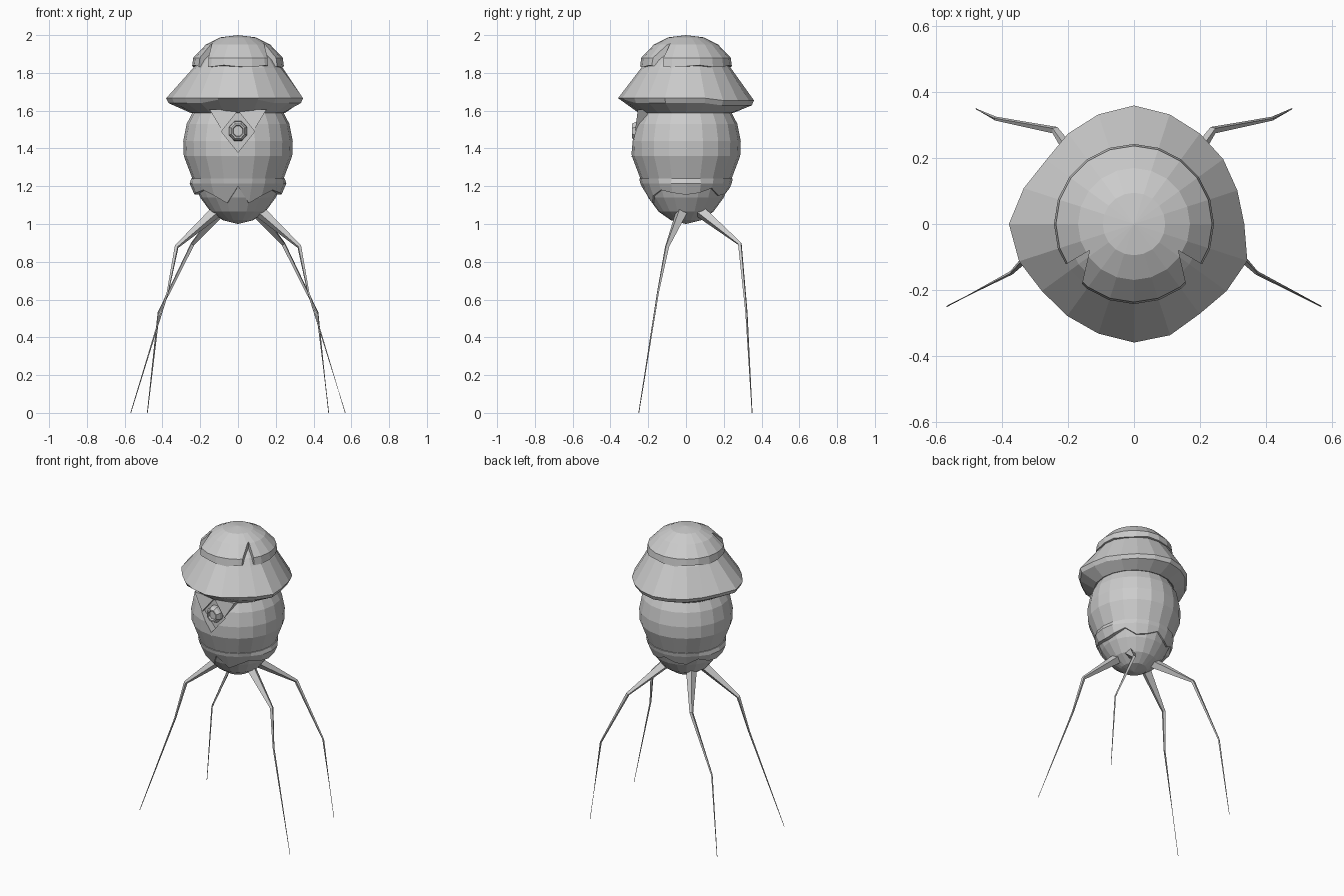
import bpy, bmesh, math
from mathutils import Vector

if "Cube" in bpy.data.objects:
    bpy.data.objects.remove(bpy.data.objects["Cube"])

SEG = 20


def make(name, verts, faces):
    me = bpy.data.meshes.new(name)
    me.from_pydata([tuple(v) for v in verts], [], faces)
    bm = bmesh.new()
    bm.from_mesh(me)
    bmesh.ops.remove_doubles(bm, verts=bm.verts, dist=1e-5)
    bmesh.ops.recalc_face_normals(bm, faces=bm.faces)
    bm.to_mesh(me)
    bm.free()
    ob = bpy.data.objects.new(name, me)
    bpy.context.collection.objects.link(ob)
    return ob


def revolve(name, rings, closed=False):
    """rings: (r, z) pairs, where either may be a list with one value per segment"""
    pick = lambda v, i: v[i] if isinstance(v, list) else v
    verts, faces = [], []
    for r, z in rings:
        for i in range(SEG):
            a = 2 * math.pi * i / SEG
            verts.append((pick(r, i) * math.cos(a), pick(r, i) * math.sin(a), pick(z, i)))
    n = len(rings)
    for k in range(n if closed else n - 1):
        a, b = k * SEG, (k + 1) % n * SEG
        for i in range(SEG):
            j = (i + 1) % SEG
            faces.append((a + i, a + j, b + j, b + i))
    return make(name, verts, faces)


def loft(name, sections):
    n = len(sections[0])
    verts = [v for s in sections for v in s]
    faces = [tuple(range(n)), tuple(range(len(verts) - n, len(verts)))]
    for k in range(len(sections) - 1):
        for i in range(n):
            j = (i + 1) % n
            faces.append((k * n + i, k * n + j, k * n + n + j, k * n + n + i))
    return make(name, verts, faces)


def cut(ob, cutter):
    m = ob.modifiers.new("cut", "BOOLEAN")
    m.operation = "DIFFERENCE"
    m.solver = "EXACT"
    m.object = cutter
    with bpy.context.temp_override(object=ob, active_object=ob):
        bpy.ops.object.modifier_apply(modifier=m.name)


# egg-shaped body
EGG = [(0, 1.0), (.08, 1.02), (.145, 1.065), (.2, 1.14), (.232, 1.215), (.287, 1.36),
       (.29, 1.44), (.272, 1.53), (.238, 1.595), (.15, 1.68), (0, 1.72)]


def egg_r(z):
    for (r0, z0), (r1, z1) in zip(EGG, EGG[1:]):
        if z0 <= z <= z1:
            return r0 + (r1 - r0) * (z - z0) / (z1 - z0)
    return 0


body = revolve("body", EGG)

# triangular face plate, with a diamond socket cut through it into the body
plate = loft("face_plate", [[(-.15, y - .0, 1.605), (.15, y, 1.605), (0, y + b, 1.355)]
                            for y, b in ((-.255, -.033), (-.2, -.033))])
diamond = [(0, 1.6), (.088, 1.49), (0, 1.38), (-.088, 1.49)]
socket = loft("socket_cutter", [[(x, y, z) for x, z in diamond] for y in (-.4, -.235)])
cut(body, socket)
cut(plate, socket)
bpy.data.objects.remove(socket)


# eye: stepped octagonal lens
def octagon(r, y):
    return [(r * math.cos(math.radians(22.5 + 45 * i)), y,
             1.492 + 1.1 * r * math.sin(math.radians(22.5 + 45 * i))) for i in range(8)]


loft("eye", [octagon(r, y) for r, y in
             ((.052, -.22), (.05, -.262), (.038, -.285), (.03, -.285), (.026, -.27))])

# jaw shell with zigzag lower edge, bulging at the sides
low = {0: 1.2, 1: 1.11, 2: 1.15, 3: 1.18, 4: 1.165, 5: 1.155, 6: 1.165, 7: 1.19, 8: 1.15, 9: 1.16, 10: 1.19}
edge, mid, top = [], [], []
for i in range(SEG):
    k = abs((i - 15 + 10) % SEG - 10)          # steps away from the front
    edge.append(low[k])
    bulge = .024 if 4 <= k <= 6 else .01
    mid.append(bulge)
revolve("jaw_shell", [
    ([egg_r(z) - .01 for z in edge], edge),
    ([egg_r(z) + b for z, b in zip(edge, mid)], edge),
    ([egg_r(1.215) + b for b in mid], 1.215),
    (egg_r(1.24) + .006, 1.24), (egg_r(1.24) - .02, 1.24)], closed=True)

# hat with uneven brim
brim = [.335, .33, .335, .34, .35, .36, .35, .34, .33, .352,
        .38, .367, .346, .345, .35, .36, .355, .338, .347, .362]
brim_z = [1.64 + (.018 if 14 <= i <= 16 else -.012 if 2 <= i <= 8 else 0) for i in range(SEG)]
revolve("hat", [(.22, 1.6), (.25, 1.588), ([r - .012 for r in brim], brim_z),
                (brim, [z + .026 if not 14 <= i <= 16 else z + .008 for i, z in enumerate(brim_z)]),
                (.238, 1.825), (.208, 1.87), (.14, 1.93), (0, 1.96)])

# crown cap with two notches at the front
cap = revolve("hat_crown", [(0, 1.96), (.13, 1.935), (.2, 1.86), (.205, 1.83),
                            (.243, [1.835 + .006 * math.sin(i * 1.9) for i in range(SEG)]),
                            (.237, 1.88), (.17, 1.95), (.095, 1.988), (0, 2.0)])
for s in (-1, 1):
    tri = [(.135 * s, -.08), (.265 * s, -.157), (.18 * s, -.28)]
    notch = loft("notch_cutter", [[(x, y, z) for x, y in tri] for z in (1.7, 2.1)])
    cut(cap, notch)
    bpy.data.objects.remove(notch)


# thin tapering legs
def leg(name, pts, radii):
    pts = [Vector(p) for p in pts]
    secs = []
    for i, (p, r) in enumerate(zip(pts, radii)):
        d = (pts[min(i + 1, len(pts) - 1)] - pts[max(i - 1, 0)]).normalized()
        u = d.cross(Vector((0, 0, 1))).normalized()
        v = d.cross(u)
        if i == len(pts) - 1:
            u, v = Vector((1, 0, 0)), Vector((0, 1, 0))
        secs.append([p + u * r, p + v * r, p - u * r, p - v * r])
    loft(name, secs)


RADII = (.034, .012, .006, .002)
for side, s in (("left", -1), ("right", 1)):
    leg(f"front_leg_{side}", [(.11 * s, -.02, 1.07), (.325 * s, -.1, .88),
                              (.372 * s, -.148, .64), (.568 * s, -.25, 0)], RADII)
    leg(f"back_leg_{side}", [(.09 * s, .07, 1.07), (.24 * s, .285, .895),
                             (.42 * s, .32, .53), (.48 * s, .35, 0)], RADII)
